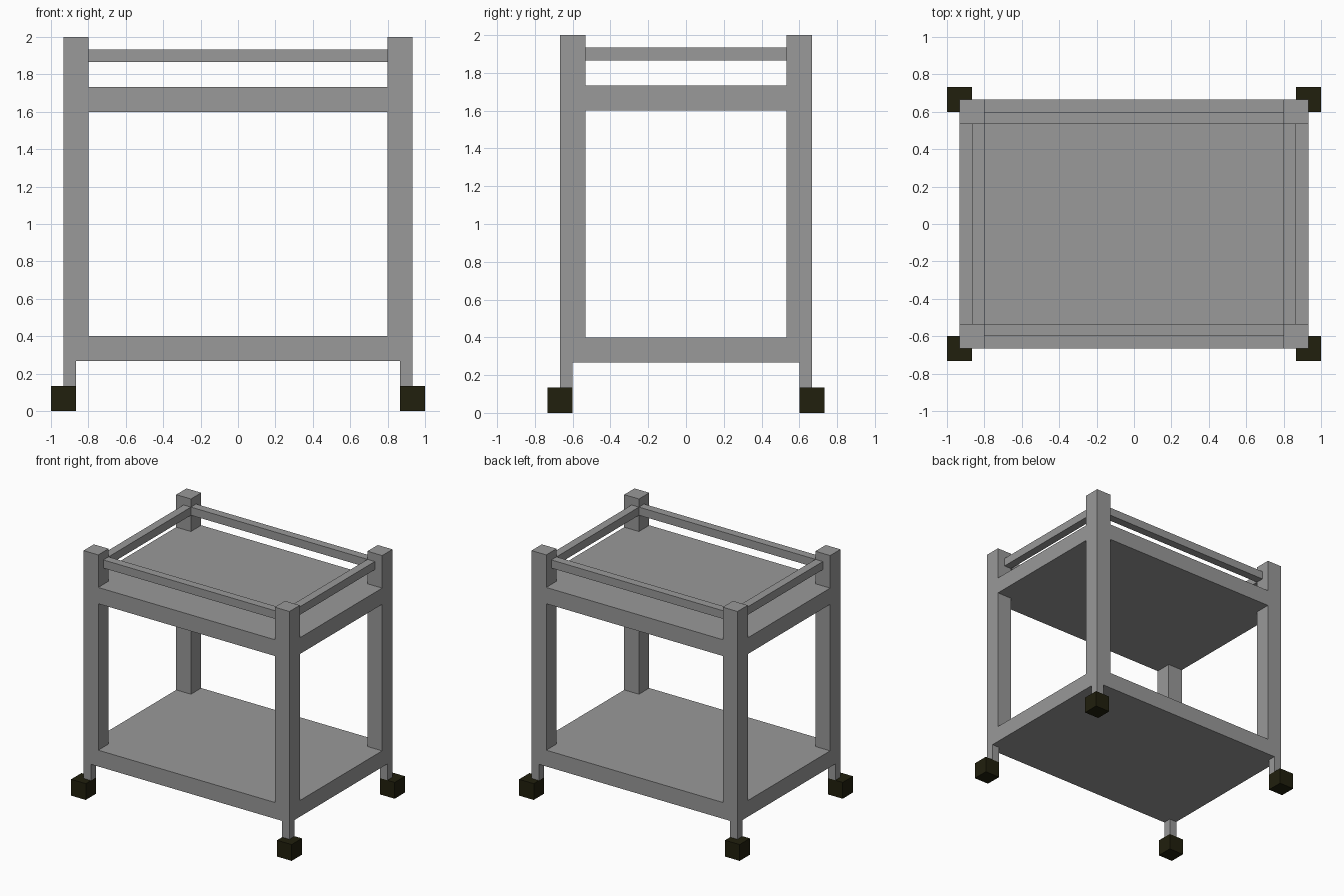
import bpy, bmesh

if "Cube" in bpy.data.objects:
    bpy.data.objects.remove(bpy.data.objects["Cube"])

U = 2 / 30  # design grid unit


def material(name, rgb):
    m = bpy.data.materials.new(name)
    m.diffuse_color = (*rgb, 1)
    m.use_nodes = True
    m.node_tree.nodes["Principled BSDF"].inputs["Base Color"].default_value = m.diffuse_color
    return m


GREY = material("grey metal", (0.319, 0.319, 0.319))
BLACK = material("dark rubber", (0.015, 0.014, 0.004))


def prism(name, outline, z0, z1, mat):
    """Extrude an xy outline (grid units) from z0 to z1."""
    bm = bmesh.new()
    face = bm.faces.new([bm.verts.new((x * U, y * U, z0 * U)) for x, y in outline])
    ext = bmesh.ops.extrude_face_region(bm, geom=[face])
    top = [v for v in ext["geom"] if isinstance(v, bmesh.types.BMVert)]
    bmesh.ops.translate(bm, verts=top, vec=(0, 0, (z1 - z0) * U))
    bmesh.ops.recalc_face_normals(bm, faces=bm.faces)
    me = bpy.data.meshes.new(name)
    bm.to_mesh(me)
    bm.free()
    me.materials.append(mat)
    ob = bpy.data.objects.new(name, me)
    bpy.context.collection.objects.link(ob)
    return ob


def box(name, x0, x1, y0, y1, z0, z1, mat):
    return prism(name, [(x0, y0), (x1, y0), (x1, y1), (x0, y1)], z0, z1, mat)


# Corner posts, caster stems and wheels
for sx, side in ((-1, "left"), (1, "right")):
    for sy, end in ((-1, "front"), (1, "back")):
        tag = f"{end}_{side}"
        box("post_" + tag, sx * 12, sx * 14, sy * 8, sy * 10, 4, 30, GREY)
        box("stem_" + tag, sx * 13, sx * 14, sy * 9, sy * 10, 2, 4, GREY)
        box("wheel_" + tag, sx * 13, sx * 15, sy * 9, sy * 11, 0, 2, BLACK)

# Shelves, notched around the posts
notched = [(-12, -10), (12, -10), (12, -8), (14, -8), (14, 8), (12, 8),
           (12, 10), (-12, 10), (-12, 8), (-14, 8), (-14, -8), (-12, -8)]
prism("lower_shelf", notched, 4, 6, GREY)
prism("upper_shelf", notched, 24, 26, GREY)

# Guard rails between the posts
for s, end, side in ((-1, "front", "left"), (1, "back", "right")):
    box("rail_" + end, -12, 12, s * 8, s * 9, 28, 29, GREY)
    box("rail_" + side, s * 12, s * 13, -8, 8, 28, 29, GREY)
